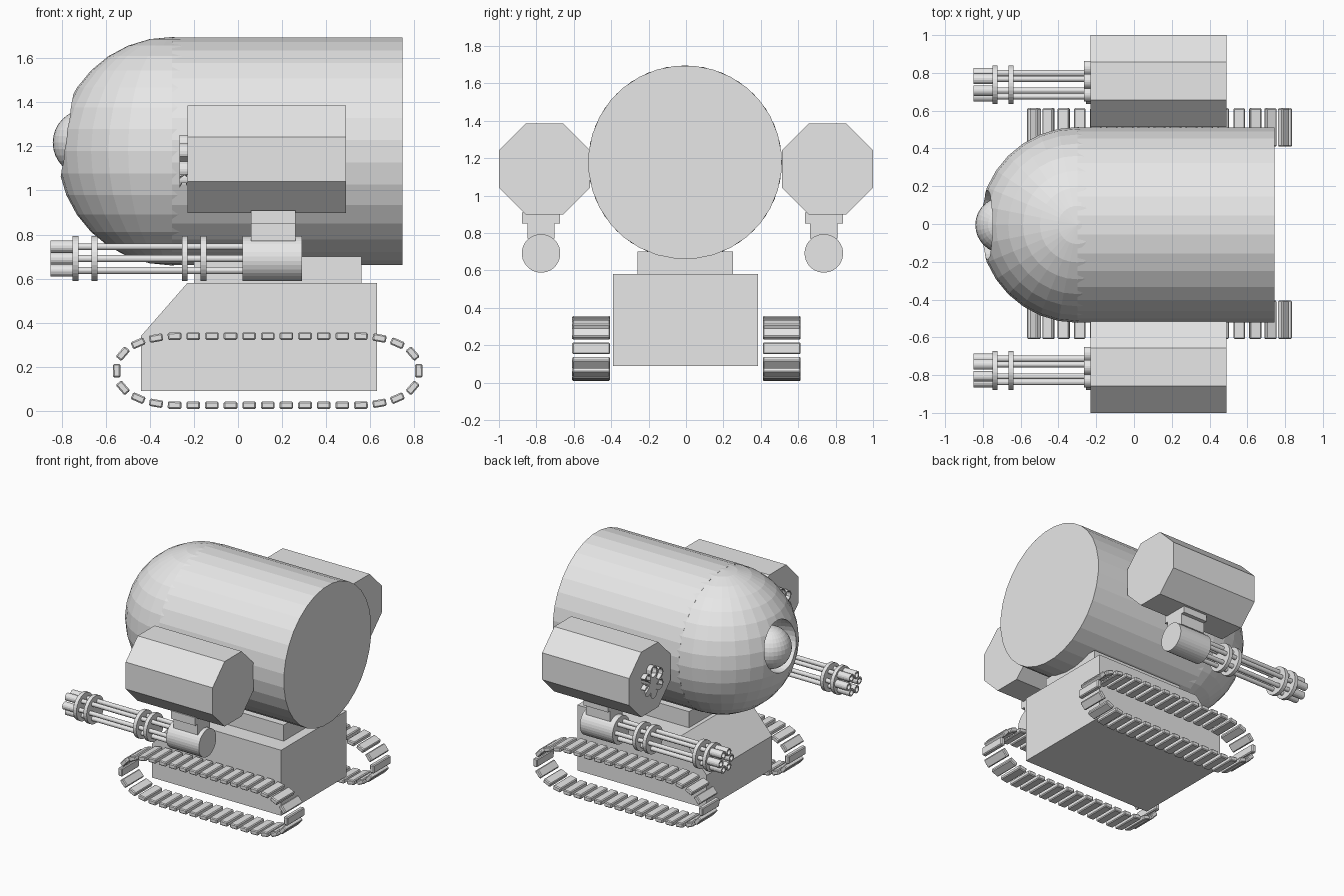
import bpy, bmesh, math
from mathutils import Matrix, Vector

if "Cube" in bpy.data.objects:
    bpy.data.objects.remove(bpy.data.objects["Cube"], do_unlink=True)

grey = bpy.data.materials.new("plain grey")
grey.use_nodes = True
grey.diffuse_color = (0.8, 0.8, 0.8, 1)
grey.node_tree.nodes["Principled BSDF"].inputs["Base Color"].default_value = (0.8, 0.8, 0.8, 1)


def finish(name, bm):
    bmesh.ops.recalc_face_normals(bm, faces=bm.faces)
    mesh = bpy.data.meshes.new(name)
    bm.to_mesh(mesh)
    bm.free()
    mesh.materials.append(grey)
    obj = bpy.data.objects.new(name, mesh)
    bpy.context.collection.objects.link(obj)
    return obj


def add_box(bm, lo, hi):
    lo, hi = Vector(lo), Vector(hi)
    size = Matrix.Diagonal((*(hi - lo), 1))
    bmesh.ops.create_cube(bm, size=1, matrix=Matrix.Translation((lo + hi) / 2) @ size)


def add_rod(bm, x0, x1, y, z, r, sides=32, wall=0, depth=0):
    """Cylinder along x; with a wall thickness its -x end is bored out."""
    turn = Matrix.Rotation(math.pi / 2, 4, 'Y') @ Matrix.Rotation(math.pi / sides, 4, 'Z')
    made = bmesh.ops.create_cone(
        bm, cap_ends=True, segments=sides, radius1=r, radius2=r, depth=x1 - x0,
        matrix=Matrix.Translation(((x0 + x1) / 2, y, z)) @ turn)
    if wall:
        faces = {f for v in made["verts"] for f in v.link_faces}
        cap = min(faces, key=lambda f: f.calc_center_median().x)
        bmesh.ops.inset_region(bm, faces=[cap], thickness=wall)
        inner = bmesh.ops.extrude_discrete_faces(bm, faces=[cap])["faces"][0]
        bmesh.ops.translate(bm, verts=inner.verts, vec=(depth, 0, 0))


def sphere(name, centre, r):
    bm = bmesh.new()
    bmesh.ops.create_uvsphere(bm, u_segments=32, v_segments=16, radius=r,
                              matrix=Matrix.Translation(centre))
    return finish(name, bm)


def ring(count, radius, start=0):
    for i in range(count):
        a = start + i * math.tau / count
        yield radius * math.cos(a), radius * math.sin(a)


# Barrel body with a domed nose
BODY_Y, BODY_Z, BODY_R = -0.005, 1.178, 0.518
bm = bmesh.new()
add_rod(bm, -0.3, 0.745, BODY_Y, BODY_Z, BODY_R)
finish("body_barrel", bm)
dome = sphere("body_dome", (-0.3, BODY_Y, BODY_Z), BODY_R)

# Round socket cut into the dome, with the eye inside
cutter = sphere("socket_cutter", (-0.78, BODY_Y, 1.248), 0.185)
cutter.hide_render = True
cut = dome.modifiers.new("socket", 'BOOLEAN')
cut.operation = 'DIFFERENCE'
cut.object = cutter
bpy.context.view_layer.objects.active = dome
bpy.ops.object.modifier_apply(modifier=cut.name)
bpy.data.objects.remove(cutter, do_unlink=True)
sphere("eye", (-0.689, BODY_Y, 1.217), 0.151)

# Neck slab and sloped chassis
bm = bmesh.new()
add_box(bm, (-0.2, -0.26, 0.57), (0.56, 0.25, 0.7))
finish("neck", bm)

bm = bmesh.new()
outline = [(-0.44, 0.09), (0.63, 0.09), (0.63, 0.58), (-0.23, 0.58), (-0.44, 0.34)]
side = bm.faces.new([bm.verts.new((x, -0.39, z)) for x, z in outline])
pulled = bmesh.ops.extrude_face_region(bm, geom=[side])["geom"]
bmesh.ops.translate(bm, verts=[v for v in pulled if isinstance(v, bmesh.types.BMVert)],
                    vec=(0, 0.775, 0))
finish("chassis", bm)


# Track loop: straight runs joined by long rounded ends
def track_path(steps=200):
    points = []
    for i in range(steps):
        a = i * math.tau / steps
        c, s = math.cos(a), math.sin(a)
        x = math.copysign(abs(c) ** 0.88, c) * 0.3 + math.copysign(0.385, c)
        z = math.copysign(abs(s) ** 0.88, s) * 0.157
        points.append(Vector((x + 0.135, 0, z + 0.183)))
    return points


def even_spots(points, count):
    """Evenly spaced positions and directions along a closed path."""
    pairs = list(zip(points, points[1:] + points[:1]))
    step = sum((b - a).length for a, b in pairs) / count
    walked, wanted = 0, 0
    for a, b in pairs:
        length = (b - a).length
        while wanted < walked + length and wanted < step * (count - 0.5):
            yield a.lerp(b, (wanted - walked) / length), (b - a).normalized()
            wanted += step
        walked += length


for label, y in (("front", -0.507), ("back", 0.512)):
    bm = bmesh.new()
    for spot, way in even_spots(track_path(), 36):
        tilt = Matrix.Rotation(math.atan2(-way.z, way.x), 4, 'Y')
        bmesh.ops.create_cube(bm, size=1, matrix=Matrix.Translation(spot + Vector((0, y, 0)))
                              @ tilt @ Matrix.Diagonal((0.062, 0.203, 0.034, 1)))
    bmesh.ops.bevel(bm, geom=bm.edges[:], offset=0.006, segments=1, affect='EDGES')
    finish("track_" + label, bm)

# Launcher pods with the rotary guns hung beneath them
for label, pod_y, gun_y in (("front", -0.757, -0.775), ("back", 0.757, 0.737)):
    bm = bmesh.new()
    add_rod(bm, -0.23, 0.49, pod_y, 1.142, 0.243 / math.cos(math.pi / 8), sides=8)
    finish("pod_" + label, bm)

    bm = bmesh.new()
    for dy, dz in ring(6, 0.08, math.pi / 6):
        add_rod(bm, -0.265, -0.22, pod_y, 1.132, 0.041, 20, 0.008, 0.034)
        bmesh.ops.translate(bm, verts=bm.verts[-60:], vec=(0, dy, dz))
    finish("launch_tubes_" + label, bm)

    bm = bmesh.new()
    add_box(bm, (0.06, gun_y - 0.102, 0.85), (0.26, gun_y + 0.102, 0.91))
    add_box(bm, (0.06, gun_y - 0.073, 0.77), (0.26, gun_y + 0.073, 0.86))
    finish("gun_mount_" + label, bm)

    bm = bmesh.new()
    add_rod(bm, 0.02, 0.29, gun_y, 0.691, 0.103)
    finish("gun_housing_" + label, bm)

    bm = bmesh.new()
    for x in (-0.75, -0.665, -0.255, -0.17):
        add_rod(bm, x, x + 0.027, gun_y, 0.691, 0.103)
    finish("gun_collars_" + label, bm)

    bm = bmesh.new()
    for dy, dz in ring(6, 0.062):
        add_rod(bm, -0.76, 0.03, gun_y + dy, 0.691 + dz, 0.016, 16)
        add_rod(bm, -0.85, -0.745, gun_y + dy, 0.691 + dz, 0.028, 16, 0.01, 0.08)
    finish("gun_barrels_" + label, bm)
